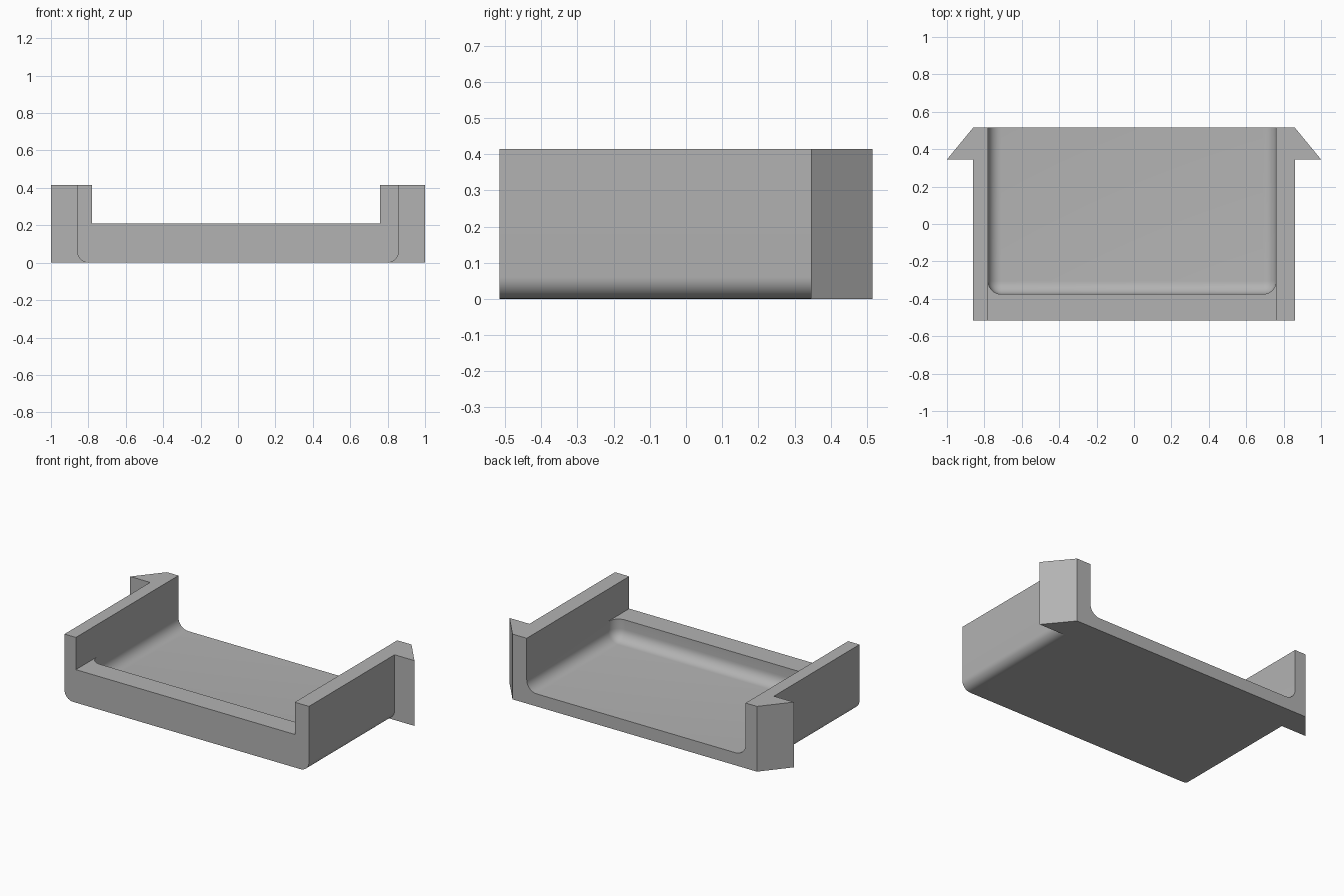
import bpy, bmesh, math

if "Cube" in bpy.data.objects:
    bpy.data.objects.remove(bpy.data.objects["Cube"])

HALF_W, HALF_D, HEIGHT = 0.86, 0.515, 0.415
IN_L, IN_R = -0.78, 0.76      # inner wall positions
FLOOR, LIP = 0.08, 0.21       # floor and front lip heights

grey = bpy.data.materials.new("grey plastic")
grey.diffuse_color = (0.45, 0.45, 0.45, 1)
grey.use_nodes = True
grey.node_tree.nodes["Principled BSDF"].inputs["Base Color"].default_value = grey.diffuse_color


def finish(name, bm):
    bmesh.ops.recalc_face_normals(bm, faces=bm.faces)
    mesh = bpy.data.meshes.new(name)
    bm.to_mesh(mesh)
    bm.free()
    mesh.materials.append(grey)
    ob = bpy.data.objects.new(name, mesh)
    bpy.context.collection.objects.link(ob)
    return ob


def box(name, lo, hi, radius=0, rounded=None):
    """Box between two corners; edges chosen by rule are rounded."""
    bm = bmesh.new()
    bmesh.ops.create_cube(bm, size=1)
    for v in bm.verts:
        v.co = [lo[i] if v.co[i] < 0 else hi[i] for i in range(3)]
    if rounded:
        edges = [e for e in bm.edges if rounded(*e.verts)]
        bmesh.ops.bevel(bm, geom=edges, offset=radius, offset_type='OFFSET',
                        segments=8, profile=0.5, affect='EDGES')
    return finish(name, bm)


def prism(name, outline, z0, z1):
    bm = bmesh.new()
    base = bm.faces.new([bm.verts.new((x, y, z0)) for x, y in outline])
    top = bmesh.ops.extrude_face_region(bm, geom=[base])["geom"]
    for v in top:
        if isinstance(v, bmesh.types.BMVert):
            v.co.z = z1
    return finish(name, bm)


def combine(target, other, operation):
    mod = target.modifiers.new(other.name, 'BOOLEAN')
    mod.object, mod.operation, mod.solver = other, operation, 'EXACT'
    bpy.context.view_layer.objects.active = target
    bpy.ops.object.modifier_apply(modifier=mod.name)
    bpy.data.objects.remove(other)


# outer shell with rounded long bottom edges
tray = box("tray", (-HALF_W, -HALF_D, 0), (HALF_W, HALF_D, HEIGHT), 0.06,
           lambda a, b: a.co.z < 0.01 and b.co.z < 0.01 and abs(a.co.x - b.co.x) < 0.01)

# wedge shaped side clips at the back
for side, name in ((-1, "left_clip"), (1, "right_clip")):
    outline = [(0.79, HALF_D), (HALF_W, HALF_D), (1.0, 0.345), (0.79, 0.345)]
    clip = prism(name, [(side * x, y) for x, y in outline], 0, HEIGHT)
    combine(tray, clip, 'UNION')

# rounded hollow, open at the back
FRONT = -0.375
hollow = box("hollow_cutter", (IN_L, FRONT, FLOOR), (IN_R, 0.8, 0.6), 0.07,
             lambda a, b: (a.co.z < 0.1 and b.co.z < 0.1 and min(a.co.y, b.co.y) < 0)
             or (a.co.y < 0 and b.co.y < 0 and abs(a.co.z - b.co.z) > 0.1))
combine(tray, hollow, 'DIFFERENCE')

# opening above the front lip
notch = box("notch_cutter", (IN_L, -0.8, LIP), (IN_R, 0.9, 0.7))
combine(tray, notch, 'DIFFERENCE')

# smooth fillets, sharp corners
bpy.ops.object.select_all(action='DESELECT')
tray.select_set(True)
bpy.context.view_layer.objects.active = tray
bpy.ops.object.shade_smooth_by_angle(angle=math.radians(30))
